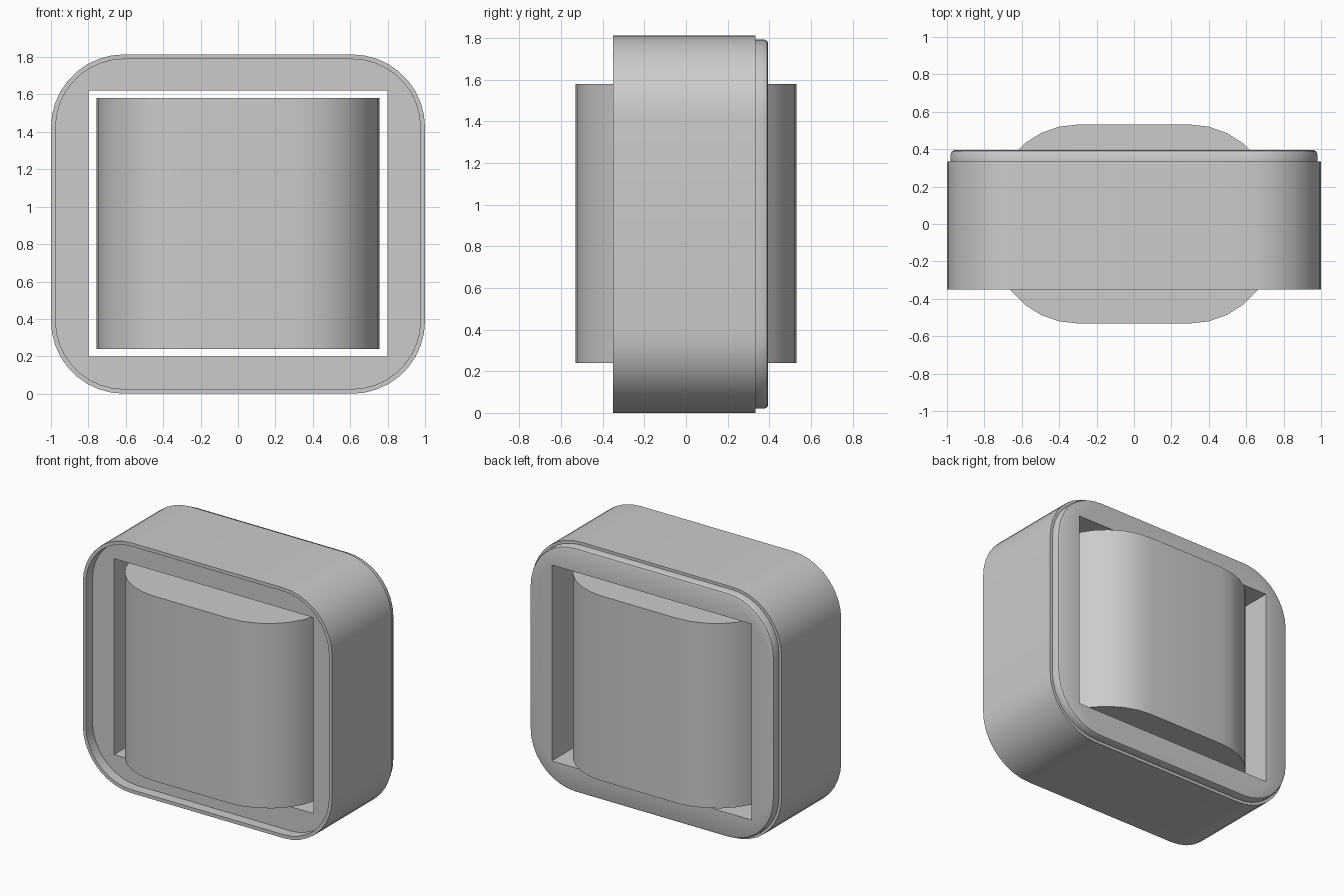
import bpy, bmesh
from math import sin, cos, pi

if "Cube" in bpy.data.objects:
    bpy.data.objects.remove(bpy.data.objects["Cube"])

ZC = 0.907  # mid height of the frame


def rounded_rect(hw, hh, r, seg=9):
    """Points of a rounded rectangle; r = 0 stacks the points in the corners."""
    pts = []
    for k, (sx, sy) in enumerate([(1, 1), (-1, 1), (-1, -1), (1, -1)]):
        for i in range(seg + 1):
            a = (k + i / seg) * pi / 2
            pts.append((sx * (hw - r) + r * cos(a), sy * (hh - r) + r * sin(a)))
    return pts


def loft(name, loops, closed=False):
    """Skin a list of equal-length 3D loops, closed into a ring or capped."""
    bm = bmesh.new()
    rings = [[bm.verts.new(p) for p in lp] for lp in loops]
    n = len(rings[0])
    pairs = list(zip(rings, rings[1:]))
    if closed:
        pairs.append((rings[-1], rings[0]))
    for a, b in pairs:
        for i in range(n):
            j = (i + 1) % n
            bm.faces.new((a[i], a[j], b[j], b[i]))
    if not closed:
        bm.faces.new(rings[0])
        bm.faces.new(rings[-1])
    bmesh.ops.remove_doubles(bm, verts=bm.verts, dist=1e-5)
    bmesh.ops.recalc_face_normals(bm, faces=bm.faces)
    mesh = bpy.data.meshes.new(name)
    bm.to_mesh(mesh)
    bm.free()
    ob = bpy.data.objects.new(name, mesh)
    bpy.context.collection.objects.link(ob)
    bpy.ops.object.select_all(action='DESELECT')
    ob.select_set(True)
    bpy.context.view_layer.objects.active = ob
    bpy.ops.object.shade_smooth_by_angle(angle=0.6)
    return ob


# Frame: recessed front, protruding lip at the back, square tunnel through it
def section(inset, y):
    return [(x, y, z + ZC) for x, z in
            rounded_rect(1 - inset, ZC - inset, 0.39 - inset)]


def opening(y):
    return [(x, y, z + 0.91) for x, z in rounded_rect(0.8, 0.71, 0)]


loft("frame", [
    opening(-0.275),
    section(0.025, -0.275),
    section(0.025, -0.35),
    section(0.0, -0.35),
    section(0.0, 0.335),
    section(0.02, 0.335),
    section(0.02, 0.375),
    section(0.027, 0.39),
    section(0.04, 0.395),
    opening(0.395),
], closed=True)

# Core block: rounded in plan, standing inside the opening
plan = rounded_rect(0.757, 0.532, 0.46, 7)
loft("core_block", [[(x, y, z) for x, y in plan] for z in (0.24, 1.58)])
